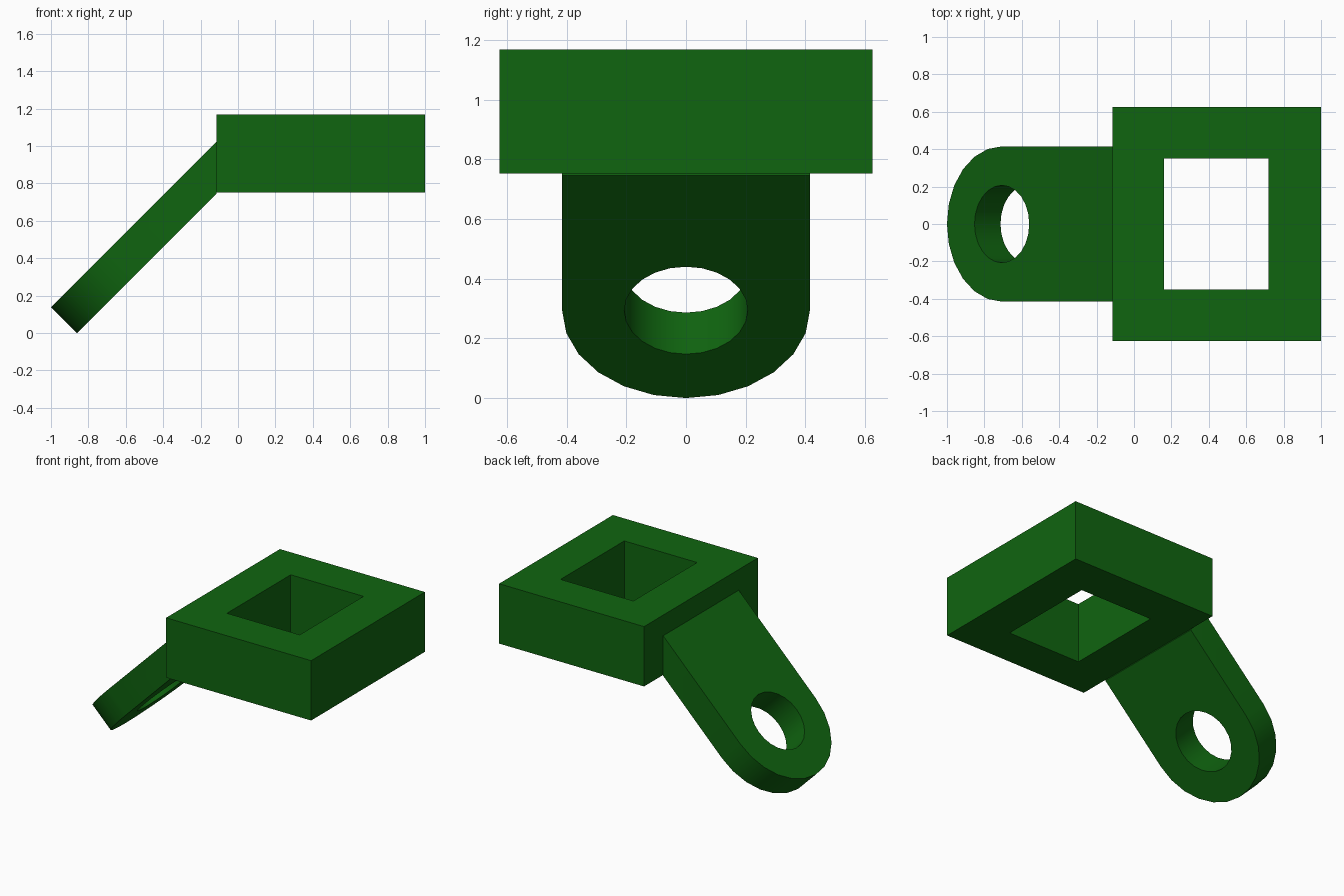
import bpy, bmesh
from math import sin, cos, pi, radians, sqrt
from mathutils import Vector

if "Cube" in bpy.data.objects:
    bpy.data.objects.remove(bpy.data.objects["Cube"])

green = bpy.data.materials.new("green")
green.diffuse_color = (0.005, 0.13, 0.005, 1)
green.use_nodes = True
green.node_tree.nodes["Principled BSDF"].inputs["Base Color"].default_value = green.diffuse_color


def pierced_solid(name, top, bottom, normal):
    """Solid between two faces, each given as [outer loop, hole loop]."""
    bm = bmesh.new()
    rings = []
    for loops in (top, bottom):
        edges, face_rings = [], []
        for loop in loops:
            vs = [bm.verts.new(p) for p in loop]
            edges += [bm.edges.new((vs[i - 1], vs[i])) for i in range(len(vs))]
            face_rings.append(vs)
        bmesh.ops.triangle_fill(bm, edges=edges, use_beauty=True, normal=normal)
        rings.append(face_rings)
    for a, b in zip(*rings):
        for i in range(len(a)):
            bm.faces.new((a[i - 1], a[i], b[i], b[i - 1]))
    bmesh.ops.recalc_face_normals(bm, faces=bm.faces[:])
    mesh = bpy.data.meshes.new(name)
    bm.to_mesh(mesh)
    bm.free()
    mesh.materials.append(green)
    ob = bpy.data.objects.new(name, mesh)
    bpy.context.collection.objects.link(ob)
    bpy.context.view_layer.objects.active = ob
    bpy.ops.object.select_all(action='DESELECT')
    ob.select_set(True)
    bpy.ops.object.shade_smooth_by_angle(angle=radians(30))
    return ob


def rect(x0, x1, y, z):
    return [Vector(p) for p in ((x0, -y, z), (x1, -y, z), (x1, y, z), (x0, y, z))]


# Square block with a rectangular opening
BACK = -0.115
pierced_solid("socket_block",
              *[[rect(BACK, 1, 0.625, z), rect(0.16, 0.72, 0.35, z)] for z in (1.168, 0.752)],
              Vector((0, 0, 1)))

# Sloping arm at 45 degrees: rounded end with a bolt hole, cut flush at the block
R, HOLE, STEP = 0.415, 0.207, 0.139
CX = -1 + R / sqrt(2)


def arc(r, a0, count, drop):
    pts = []
    for i in range(count):
        a = a0 + i * pi / 12
        x = CX + r * cos(a) / sqrt(2)
        pts.append(Vector((x + drop, r * sin(a), x + 1 + STEP - drop)))
    return pts


def arm_face(drop):
    z = BACK + 1 + STEP - 2 * drop
    ends = [Vector((BACK, -R, z)), Vector((BACK, R, z))]
    return [arc(R, pi / 2, 13, drop) + ends, arc(HOLE, 0, 24, drop)]


pierced_solid("sloping_arm", arm_face(0), arm_face(STEP), Vector((-1, 0, 1)).normalized())
